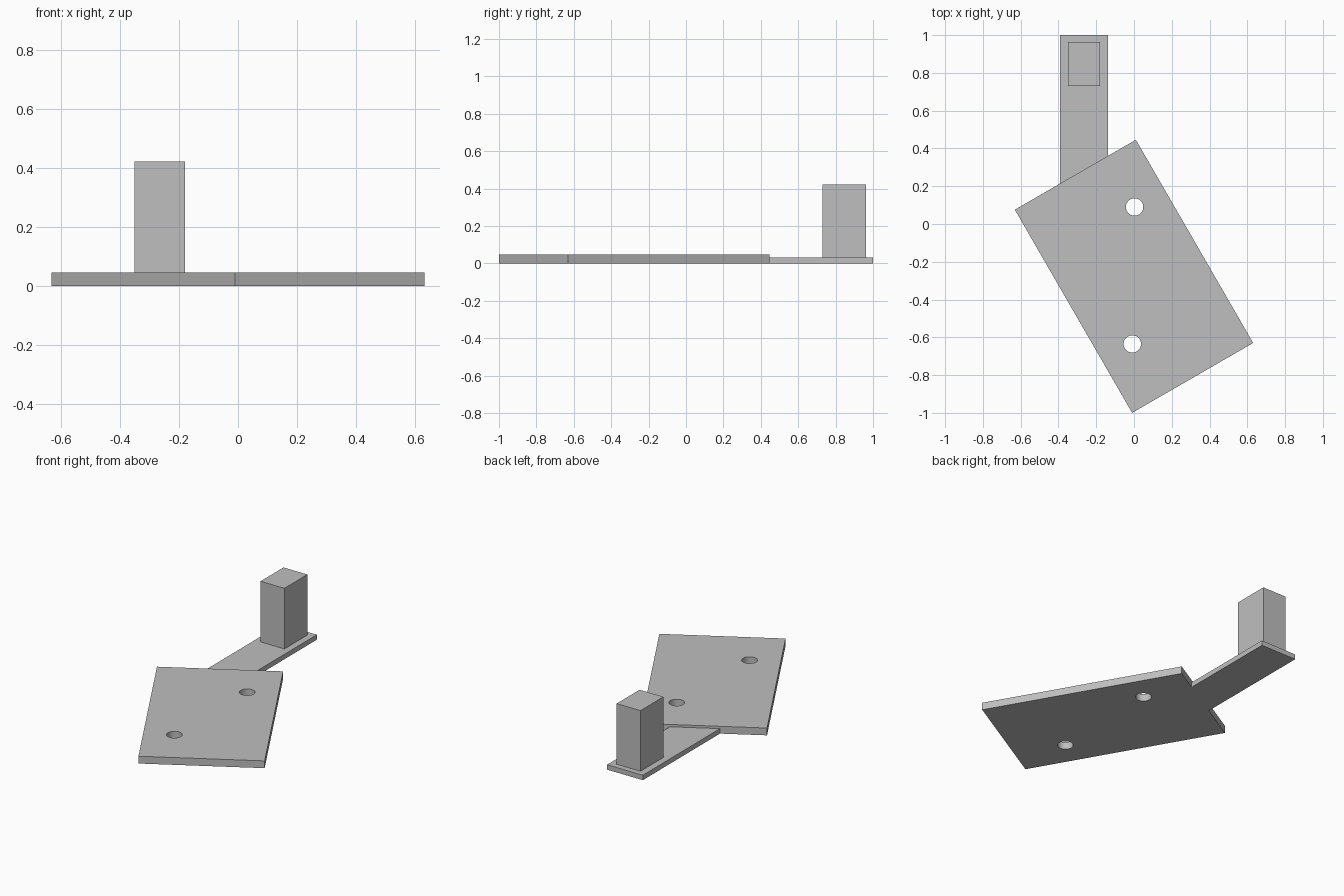
import bpy, bmesh, math
from mathutils import Matrix, Vector

cube = bpy.data.objects.get("Cube")
if cube:
    bpy.data.objects.remove(cube, do_unlink=True)

grey = bpy.data.materials.new("plain grey")
grey.use_nodes = True
colour = (0.52, 0.52, 0.52, 1)
grey.diffuse_color = colour
grey.node_tree.nodes["Principled BSDF"].inputs["Base Color"].default_value = colour


def prism(name, outline, bottom, top):
    """Extrude a flat outline from bottom to top."""
    bm = bmesh.new()
    face = bm.faces.new([bm.verts.new((x, y, bottom)) for x, y in outline])
    moved = bmesh.ops.extrude_face_region(bm, geom=[face])["geom"]
    bmesh.ops.translate(bm, vec=(0, 0, top - bottom),
                        verts=[v for v in moved if isinstance(v, bmesh.types.BMVert)])
    bmesh.ops.recalc_face_normals(bm, faces=bm.faces)
    mesh = bpy.data.meshes.new(name)
    bm.to_mesh(mesh)
    bm.free()
    mesh.materials.append(grey)
    obj = bpy.data.objects.new(name, mesh)
    bpy.context.collection.objects.link(obj)
    return obj


def rectangle(x0, x1, y0, y1):
    return [(x0, y0), (x1, y0), (x1, y1), (x0, y1)]


# Turned base plate
angle = math.radians(30)
centre = Vector((0, -0.277))
half_w, half_l = 0.37, 0.621
turn = Matrix.Rotation(angle, 2)
corners = [centre + turn @ Vector(p)
           for p in rectangle(-half_w, half_w, -half_l, half_l)]
plate_top, arm_top = 0.047, 0.032
plate = prism("base_plate", corners, 0, plate_top)

# Two screw holes through the plate
for i, (x, y) in enumerate([(0.003, 0.09), (-0.009, -0.635)]):
    ring = [(x + 0.046 * math.cos(math.tau * k / 48),
             y + 0.046 * math.sin(math.tau * k / 48)) for k in range(48)]
    cutter = prism(f"hole_cutter_{i + 1}", ring, -0.1, 0.15)
    cutter.hide_render = True
    cutter.hide_set(True)
    cut = plate.modifiers.new("screw_hole", 'BOOLEAN')
    cut.operation = 'DIFFERENCE'
    cut.solver = 'EXACT'
    cut.object = cutter

# Apply the holes and remove the cutters
bpy.context.view_layer.update()
graph = bpy.context.evaluated_depsgraph_get()
drilled = bpy.data.meshes.new_from_object(plate.evaluated_get(graph))
cutters = [m.object for m in plate.modifiers]
plate.modifiers.clear()
plate.data = drilled
for cutter in cutters:
    bpy.data.objects.remove(cutter, do_unlink=True)

# Thin arm, its front end mitred against the plate edge
left, right = -0.392, -0.138


def edge_y(x):
    return corners[3].y + (x - corners[3].x) * math.tan(angle)


prism("arm", [(left, edge_y(left)), (right, edge_y(right)),
              (right, 1), (left, 1)], 0, arm_top)

# Upright block on the arm
prism("upright_block", rectangle(-0.35, -0.18, 0.73, 0.963), arm_top, 0.423)
